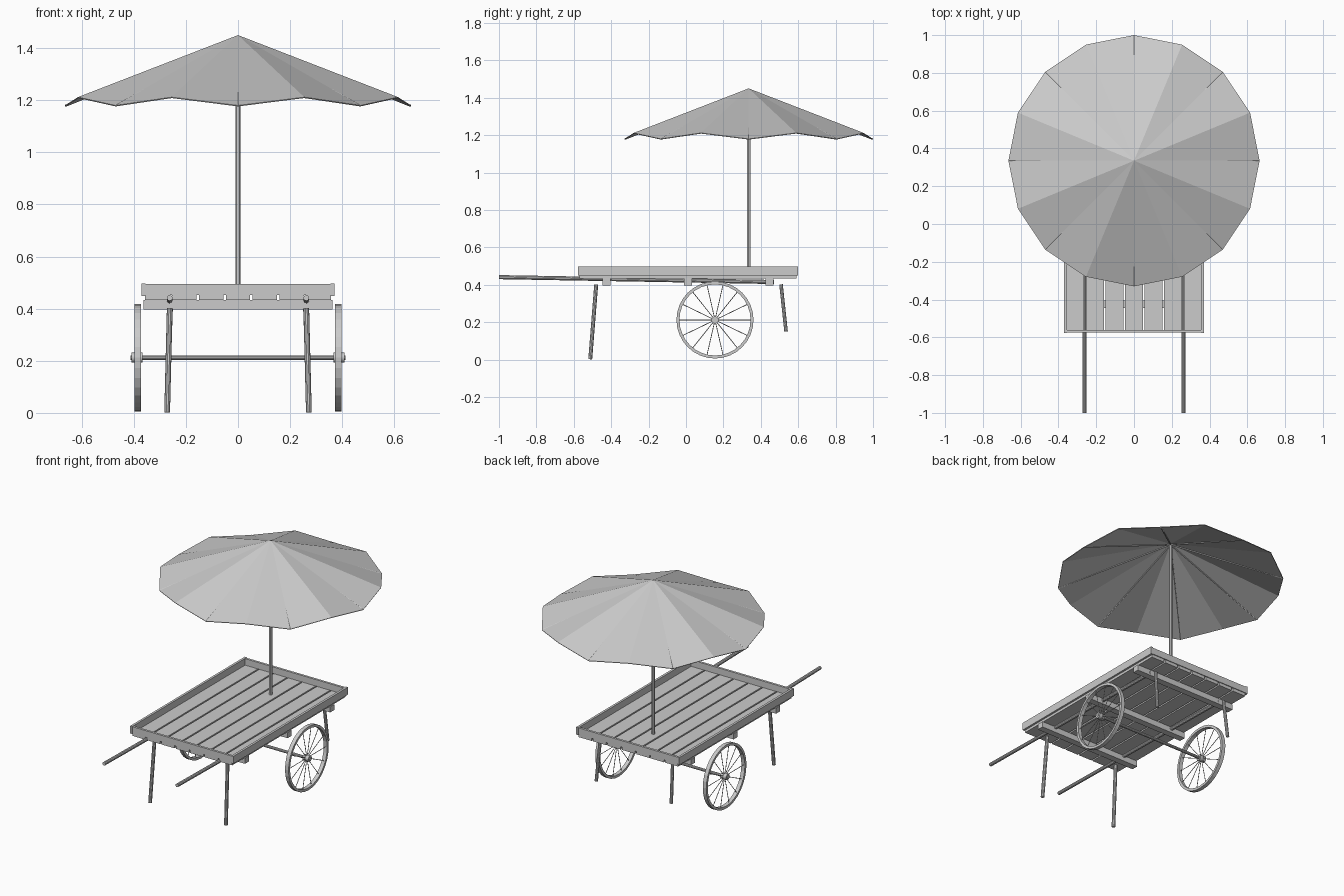
import bpy, bmesh
from math import pi, sin, cos
from mathutils import Vector, Matrix

if "Cube" in bpy.data.objects:
    bpy.data.objects.remove(bpy.data.objects["Cube"])


def finish(name, bm):
    bmesh.ops.recalc_face_normals(bm, faces=bm.faces)
    me = bpy.data.meshes.new(name)
    bm.to_mesh(me)
    bm.free()
    ob = bpy.data.objects.new(name, me)
    bpy.context.collection.objects.link(ob)
    return ob


def box(name, x0, x1, y0, y1, z0, z1):
    bm = bmesh.new()
    m = Matrix.Translation(((x0 + x1) / 2, (y0 + y1) / 2, (z0 + z1) / 2))
    bmesh.ops.create_cube(bm, size=1, matrix=m @ Matrix.Diagonal((x1 - x0, y1 - y0, z1 - z0, 1)))
    return finish(name, bm)


def add_rod(bm, a, b, r, n=10):
    a, b = Vector(a), Vector(b)
    rot = (b - a).to_track_quat('Z', 'Y').to_matrix().to_4x4()
    bmesh.ops.create_cone(bm, cap_ends=True, segments=n, radius1=r, radius2=r,
                          depth=(b - a).length, matrix=Matrix.Translation((a + b) / 2) @ rot)


def rod(name, a, b, r, n=10):
    bm = bmesh.new()
    add_rod(bm, a, b, r, n)
    ob = finish(name, bm)
    bpy.context.view_layer.objects.active = ob
    ob.select_set(True)
    bpy.ops.object.shade_smooth_by_angle()
    ob.select_set(False)
    return ob


# Bed planks, rim boards and cross beams
for i in range(7):
    x = (i - 3) * 0.1035
    box("bed_plank", x - 0.047, x + 0.047, -0.57, 0.59, 0.433, 0.453)
box("front_board", -0.355, 0.355, -0.575, -0.56, 0.453, 0.495)
box("back_board", -0.355, 0.355, 0.58, 0.595, 0.453, 0.495)
for s in (-1, 1):
    box("side_board", *sorted((s * 0.355, s * 0.37)), -0.577, 0.598, 0.449, 0.497)
for y in (-0.425, 0.01, 0.447):
    box("cross_beam", -0.363, 0.363, y - 0.021, y + 0.021, 0.397, 0.433)

# Handles, legs and wheels, both sides
YC, ZC, R = 0.155, 0.212, 0.206
for s in (-1, 1):
    rod("handle", (s * 0.262, -1, 0.441), (s * 0.262, 0.47, 0.415), 0.011)
    rod("front_leg", (s * 0.262, -0.48, 0.402), (s * 0.272, -0.512, 0.002), 0.011)
    rod("back_leg", (s * 0.26, 0.508, 0.402), (s * 0.269, 0.535, 0.15), 0.010)

    # rim: rectangular section swept round the axle
    bm = bmesh.new()
    n = 32
    section = [(R, 0.373), (R, 0.398), (R - 0.016, 0.398), (R - 0.016, 0.373)]
    rings = [[bm.verts.new((s * x, YC + r * cos(2 * pi * i / n), ZC + r * sin(2 * pi * i / n)))
              for r, x in section] for i in range(n)]
    for i in range(n):
        p, q = rings[i], rings[(i + 1) % n]
        for k in range(4):
            bm.faces.new((p[k], p[(k + 1) % 4], q[(k + 1) % 4], q[k]))
    finish("wheel_rim", bm)

    bm = bmesh.new()
    for i in range(14):
        a = 2 * pi * i / 14
        d = Vector((0, cos(a), sin(a)))
        c = Vector((s * 0.386, YC, ZC))
        add_rod(bm, c + d * 0.015, c + d * (R - 0.012), 0.002, 6)
    finish("wheel_spokes", bm)
    rod("wheel_hub", (s * 0.366, YC, ZC), (s * 0.408, YC, ZC), 0.019, 16)
rod("axle", (-0.412, YC, ZC), (0.412, YC, ZC), 0.009)

# Umbrella: pole, 16-sided canopy with dipped rib tips, 8 ribs beneath
UY, UR = 0.335, 0.665
rod("umbrella_pole", (0, UY, 0.45), (0, UY, 1.44), 0.010, 12)
bm = bmesh.new()
apex = bm.verts.new((0, UY, 1.45))
rim = [bm.verts.new((UR * cos(pi * i / 8), UY + UR * sin(pi * i / 8), 1.212 if i % 2 else 1.18))
       for i in range(16)]
for i in range(16):
    bm.faces.new((apex, rim[i], rim[(i + 1) % 16]))
canopy = finish("umbrella_canopy", bm)
if canopy.data.polygons[0].normal.z < 0:
    canopy.data.flip_normals()
mod = canopy.modifiers.new("thickness", 'SOLIDIFY')
mod.thickness = 0.004
mod.offset = -1
bm = bmesh.new()
for i in range(8):
    c, s = cos(pi * i / 4), sin(pi * i / 4)
    add_rod(bm, (0.01 * c, UY + 0.01 * s, 1.436), (0.662 * c, UY + 0.662 * s, 1.179), 0.004, 6)
finish("umbrella_ribs", bm)
